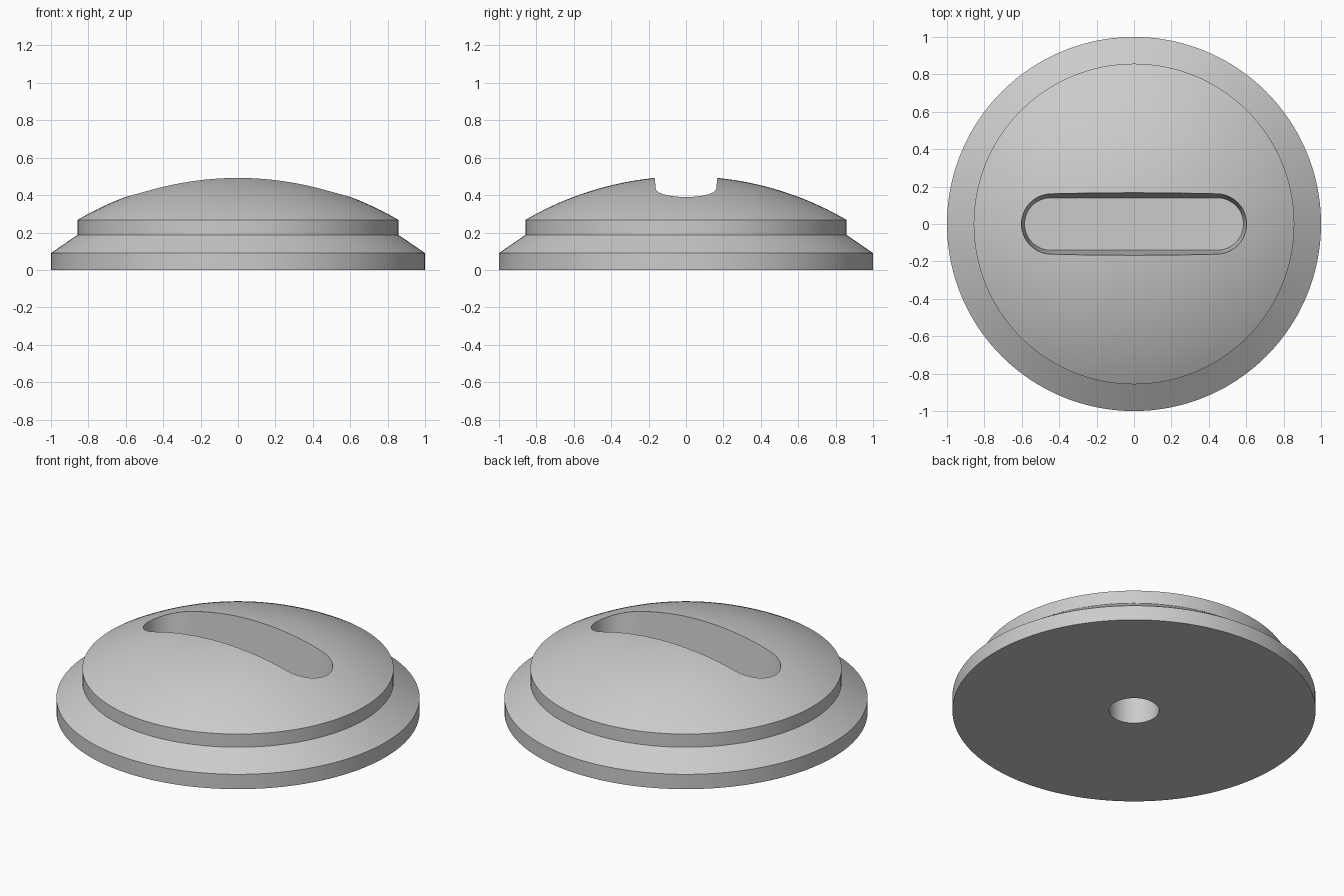
import bpy, bmesh, math

if "Cube" in bpy.data.objects:
    bpy.data.objects.remove(bpy.data.objects["Cube"])

SEG = 160
grey = bpy.data.materials.new("light_grey")
grey.diffuse_color = (0.6, 0.6, 0.6, 1)
grey.use_nodes = True
grey.node_tree.nodes["Principled BSDF"].inputs["Base Color"].default_value = grey.diffuse_color


def make_object(name, bm):
    bmesh.ops.recalc_face_normals(bm, faces=bm.faces)
    mesh = bpy.data.meshes.new(name)
    bm.to_mesh(mesh)
    bm.free()
    mesh.materials.append(grey)
    ob = bpy.data.objects.new(name, mesh)
    bpy.context.collection.objects.link(ob)
    return ob


def loft(name, rings):
    """Capped solid through a list of equal-length closed rings."""
    bm = bmesh.new()
    loops = [[bm.verts.new(p) for p in ring] for ring in rings]
    n = len(loops[0])
    for a, b in zip(loops, loops[1:]):
        for i in range(n):
            j = (i + 1) % n
            bm.faces.new((a[i], a[j], b[j], b[i]))
    bm.faces.new(loops[0])
    bm.faces.new(loops[-1])
    return make_object(name, bm)


def circle(r, z, n=SEG):
    return [(r * math.cos(2 * math.pi * i / n), r * math.sin(2 * math.pi * i / n), z)
            for i in range(n)]


def stadium(half, r, z, n=24):
    pts = []
    for side, start in ((1, -math.pi / 2), (-1, math.pi / 2)):
        for i in range(n + 1):
            a = start + math.pi * i / n
            pts.append((side * half + r * math.cos(a), r * math.sin(a), z))
    return pts


# Stepped round body with a shallow spherical dome
rim_r, rim_z, apex = 0.857, 0.268, 0.50
rise = apex - rim_z
R = (rim_r ** 2 + rise ** 2) / (2 * rise)
profile = [(1, 0), (1, 0.09), (rim_r, 0.188), (rim_r, rim_z)]
for k in range(1, 24):
    r = rim_r * (1 - k / 24)
    profile.append((r, apex - R + math.sqrt(R * R - r * r)))
body = loft("domed_body", [circle(r, z) for r, z in profile])

# Tapered slot in the dome, blind round hole underneath
slot = loft("slot_cutter", [stadium(0.445, 0.14, 0.22), stadium(0.445, 0.173, 0.55)])
hole = loft("hole_cutter", [circle(0.138, -0.1, 64), circle(0.138, 0.18, 64)])

bpy.context.view_layer.objects.active = body
body.select_set(True)
for cutter in (slot, hole):
    mod = body.modifiers.new(cutter.name, 'BOOLEAN')
    mod.operation = 'DIFFERENCE'
    mod.solver = 'EXACT'
    mod.object = cutter
    bpy.ops.object.modifier_apply(modifier=mod.name)
    bpy.data.objects.remove(cutter)

bpy.ops.object.shade_smooth_by_angle(angle=math.radians(20))
